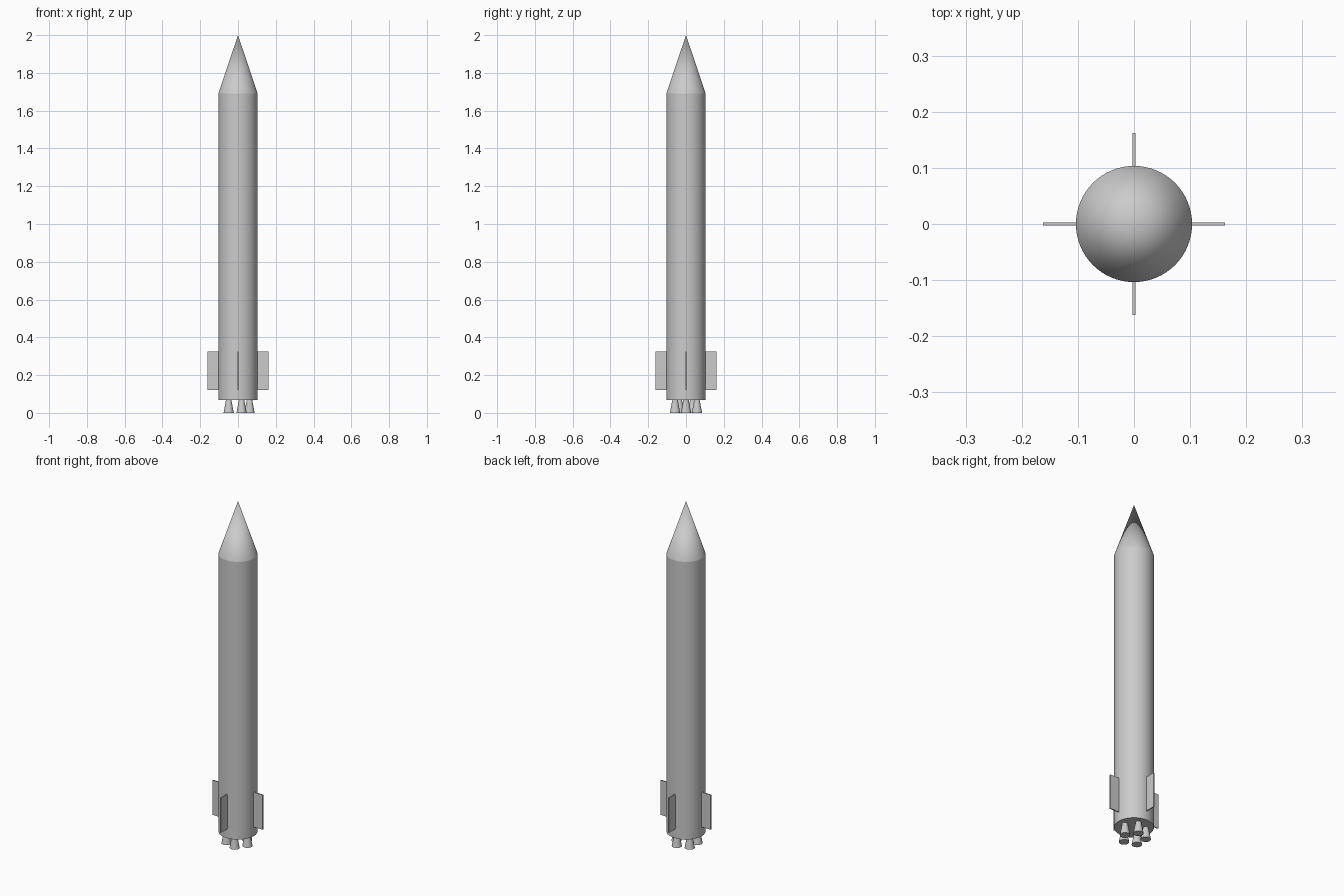
import bpy
from math import cos, sin, pi, radians

cube = bpy.data.objects.get("Cube")
if cube:
    bpy.data.objects.remove(cube, do_unlink=True)

grey = bpy.data.materials.new("light_grey")
grey.use_nodes = True
grey.diffuse_color = (0.6, 0.6, 0.6, 1)
grey.node_tree.nodes["Principled BSDF"].inputs["Base Color"].default_value = (0.6, 0.6, 0.6, 1)

BODY_RADIUS = 0.1035
BODY_BOTTOM, BODY_TOP, TIP = 0.068, 1.692, 2.0
FIN_BOTTOM, FIN_TOP = 0.122, 0.325
FIN_INNER, FIN_OUTER, FIN_THICKNESS = 0.095, 0.162, 0.006
ENGINE_RING = 0.061


def tapered(name, r_bottom, r_top, z0, z1, x=0, y=0, sides=64):
    """Upright cylinder or cone between two heights."""
    bpy.ops.mesh.primitive_cone_add(vertices=sides, radius1=r_bottom, radius2=r_top,
                                    depth=z1 - z0, location=(x, y, (z0 + z1) / 2))
    obj = bpy.context.object
    obj.name = name
    obj.data.materials.append(grey)
    bpy.ops.object.shade_smooth_by_angle(angle=radians(30))
    return obj


# Body and nose
tapered("body", BODY_RADIUS, BODY_RADIUS, BODY_BOTTOM, BODY_TOP)
tapered("nose_cone", BODY_RADIUS, 0, BODY_TOP, TIP)

# Ring of five engine bells
for i in range(5):
    a = 2 * pi * i / 5
    tapered(f"engine_bell_{i + 1}", 0.027, 0.014, 0, BODY_BOTTOM + 0.002,
            ENGINE_RING * cos(a), ENGINE_RING * sin(a), 32)

# Four flat fins
for i, side in enumerate(("left", "back", "right", "front")):
    a = i * pi / 2
    mid = (FIN_INNER + FIN_OUTER) / 2
    bpy.ops.mesh.primitive_cube_add(size=1, rotation=(0, 0, a),
                                    location=(mid * cos(a), mid * sin(a), (FIN_BOTTOM + FIN_TOP) / 2))
    fin = bpy.context.object
    fin.name = f"{side}_fin"
    fin.scale = (FIN_OUTER - FIN_INNER, FIN_THICKNESS, FIN_TOP - FIN_BOTTOM)
    fin.data.materials.append(grey)
